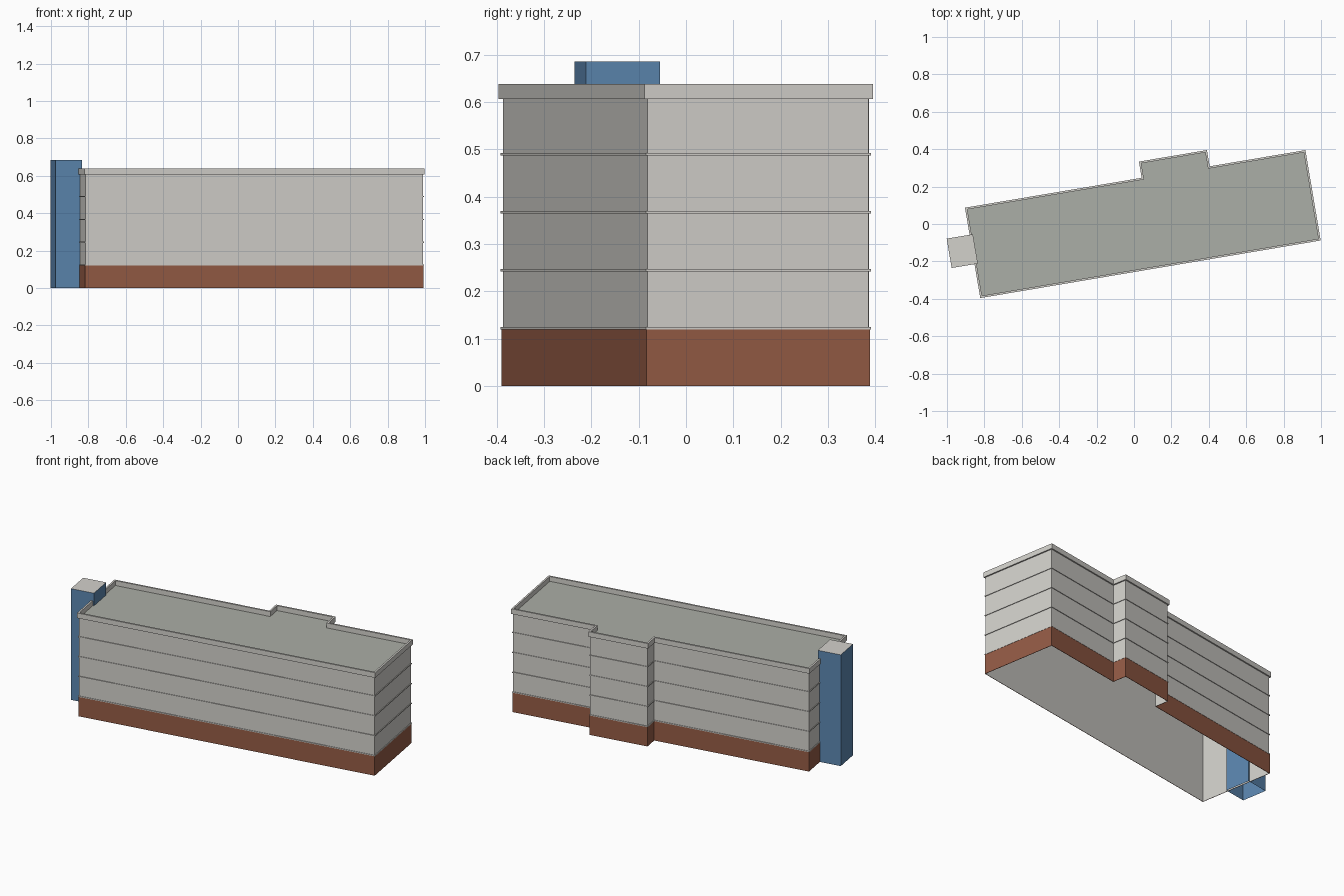
import bpy
import bmesh
import math
from mathutils import Matrix, Vector

cube = bpy.data.objects.get("Cube")
if cube:
    bpy.data.objects.remove(cube, do_unlink=True)


def material(name, rgb):
    m = bpy.data.materials.new(name)
    m.use_nodes = True
    m.diffuse_color = (*rgb, 1)
    m.node_tree.nodes["Principled BSDF"].inputs["Base Color"].default_value = (*rgb, 1)
    return m


facade = material("pale facade", (0.65, 0.635, 0.6))
roofing = material("grey roofing", (0.41, 0.425, 0.385))
brick = material("red brick", (0.3, 0.105, 0.06))
blue = material("blue cladding", (0.105, 0.24, 0.435))

# The building stands turned on its plot
PLACE = Matrix.Translation((-0.822, -0.396, 0)) @ Matrix.Rotation(math.radians(9.6), 4, "Z")

# Counter-clockwise wall outline, with a shallow bay at the back
LEFT, RIGHT, FRONT, BACK = 0.008, 1.838, 0.008, 0.482
BAY_A, BAY_B, BAY_BACK = 0.966, 1.319, 0.57
WALLS = [(LEFT, FRONT), (RIGHT, FRONT), (RIGHT, BACK), (BAY_B, BACK),
         (BAY_B, BAY_BACK), (BAY_A, BAY_BACK), (BAY_A, BACK), (LEFT, BACK)]


def offset(outline, d):
    """Move every edge of a right-angled outline outwards by d."""
    pts = [Vector(p) for p in outline]
    result = []
    for i, p in enumerate(pts):
        a = (p - pts[i - 1]).normalized()
        b = (pts[(i + 1) % len(pts)] - p).normalized()
        result.append(p + d * Vector((a.y + b.y, -a.x - b.x)))
    return result


def finish(name, bm, mats):
    mesh = bpy.data.meshes.new(name)
    bm.to_mesh(mesh)
    bm.free()
    for m in mats:
        mesh.materials.append(m)
    obj = bpy.data.objects.new(name, mesh)
    obj.matrix_world = PLACE
    bpy.context.collection.objects.link(obj)
    return obj


def loop(bm, outline, z):
    return [bm.verts.new((p[0], p[1], z)) for p in outline]


def skin(bm, low, high):
    for i in range(len(low)):
        j = (i + 1) % len(low)
        bm.faces.new((low[i], low[j], high[j], high[i]))


def shell(name, outline, height, side, top):
    """Walls with a lid and an open underside."""
    bm = bmesh.new()
    low, high = loop(bm, outline, 0), loop(bm, outline, height)
    skin(bm, low, high)
    bm.faces.new(high).material_index = 1
    return finish(name, bm, (side, top))


def band(name, inner, outer, z0, z1, mat, inside=False):
    """Strip running round the walls."""
    bm = bmesh.new()
    out, inn = offset(WALLS, outer), offset(WALLS, inner)
    o0, o1 = loop(bm, out, z0), loop(bm, out, z1)
    i0, i1 = loop(bm, inn, z0), loop(bm, inn, z1)
    skin(bm, o0, o1)
    skin(bm, o1, i1)
    skin(bm, i0, o0)
    if inside:
        skin(bm, i1, i0)
    return finish(name, bm, (mat,))


# Main block and its brick ground floor
ROOF = 0.608
shell("main_block", WALLS, ROOF, facade, roofing)
band("brick_ground_floor", 0, 0.0025, 0, 0.12, brick)

# Thin ledges at each floor
for n in range(1, 5):
    z = 0.1225 * n
    band(f"floor_ledge_{n}", 0, 0.004, z - 0.0028, z + 0.0028, facade)

# Roof parapet
band("parapet", -0.003, 0.008, ROOF - 0.001, 0.638, facade, inside=True)

# Stair tower at the end wall
u0, u1, v0, v1 = -0.124, 0.018, 0.184, 0.343
shell("stair_tower", [(u0, v0), (u1, v0), (u1, v1), (u0, v1)], 0.686, blue, facade)
